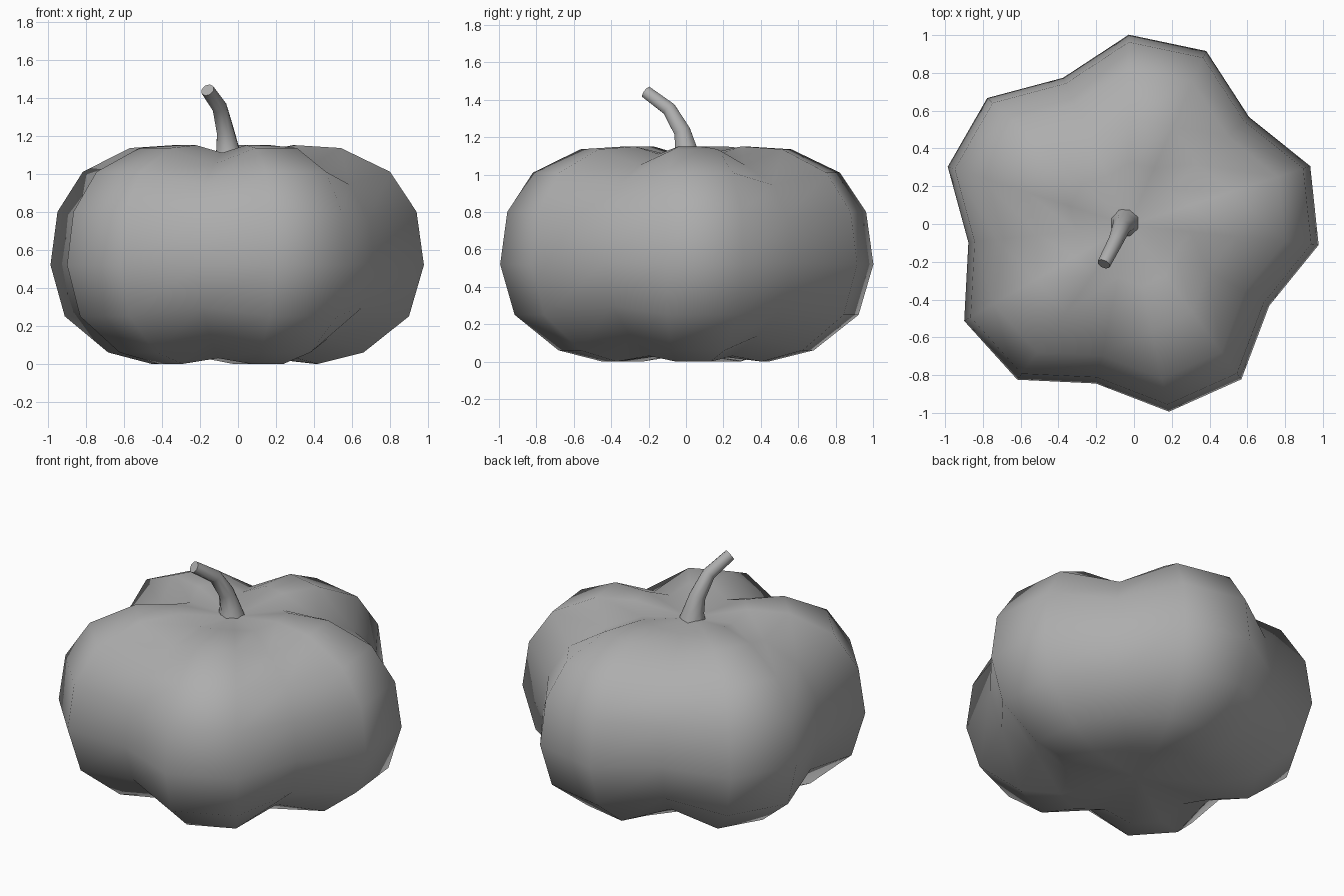
import bpy, bmesh, math
from mathutils import Vector

if "Cube" in bpy.data.objects:
    bpy.data.objects.remove(bpy.data.objects["Cube"])

# Mid-dark grey shared by both parts
grey = bpy.data.materials.new("grey")
grey.diffuse_color = (0.42, 0.42, 0.42, 1)
grey.use_nodes = True
grey.node_tree.nodes["Principled BSDF"].inputs["Base Color"].default_value = grey.diffuse_color


def loft(name, rings, cap_start=None, cap_end=None):
    """Skin a list of closed rings; ends are closed by a pole point or an n-gon."""
    bm = bmesh.new()
    vr = [[bm.verts.new(p) for p in ring] for ring in rings]
    n = len(vr[0])
    for a, b in zip(vr, vr[1:]):
        for i in range(n):
            j = (i + 1) % n
            bm.faces.new((a[i], a[j], b[j], b[i]))
    for ring, pole in ((vr[0], cap_start), (vr[-1], cap_end)):
        if pole is None:
            bm.faces.new(ring)
        else:
            p = bm.verts.new(pole)
            for i in range(n):
                bm.faces.new((ring[i], ring[(i + 1) % n], p))
    bmesh.ops.recalc_face_normals(bm, faces=bm.faces)
    me = bpy.data.meshes.new(name)
    bm.to_mesh(me)
    bm.free()
    me.materials.append(grey)
    ob = bpy.data.objects.new(name, me)
    bpy.context.collection.objects.link(ob)
    return ob


def shade(ob, angle):
    bpy.ops.object.select_all(action='DESELECT')
    ob.select_set(True)
    bpy.context.view_layer.objects.active = ob
    bpy.ops.object.shade_smooth_by_angle(angle=math.radians(angle))


# Pumpkin body: five lobes, every third column pulled in toward the core
CX, CY, CORE, PULL = -0.026, -0.007, 0.577, 0.848
profile = [(0.45, 0.0), (0.69, 0.06), (0.93, 0.25), (1.009, 0.52),
           (0.97, 0.80), (0.83, 1.01), (0.57, 1.135), (0.33, 1.15)]
groove_z = {0: 0.03, 7: 1.11}  # shallower groove at the first and last ring
rings = []
for k, (r, z) in enumerate(profile):
    ring = []
    for i in range(15):
        a = math.radians(42.1 + 24 * i)
        rr, zz = r, z
        if i % 3 == 0:
            rr = r * PULL
            zz = groove_z.get(k, CORE + (z - CORE) * PULL)
        ring.append((CX + rr * math.cos(a), CY + rr * math.sin(a), zz))
    rings.append(ring)
body = loft("pumpkin_body", rings, (CX, CY, 0.05), (CX, CY, 1.085))
shade(body, 180)

# Stem: tapering bent tube
path = [((-0.048, 0.008, 1.07), 0.083), ((-0.055, 0.0, 1.14), 0.062),
        ((-0.068, -0.02, 1.23), 0.048), ((-0.097, -0.09, 1.35), 0.040),
        ((-0.16, -0.212, 1.44), 0.036)]
pts = [Vector(p) for p, _ in path]
rings = []
for k, (p, r) in enumerate(path):
    d = pts[min(k + 1, len(pts) - 1)] - pts[max(k - 1, 0)]
    if k == 0:
        d = Vector((0, 0, 1))
    d.normalize()
    u = Vector((1, 0, 0))
    u = (u - d * u.dot(d)).normalized()
    v = d.cross(u)
    rings.append([pts[k] + r * (math.cos(t) * u + math.sin(t) * v)
                  for t in (math.tau * (i + 0.5) / 8 for i in range(8))])
stem = loft("stem", rings)
shade(stem, 60)
